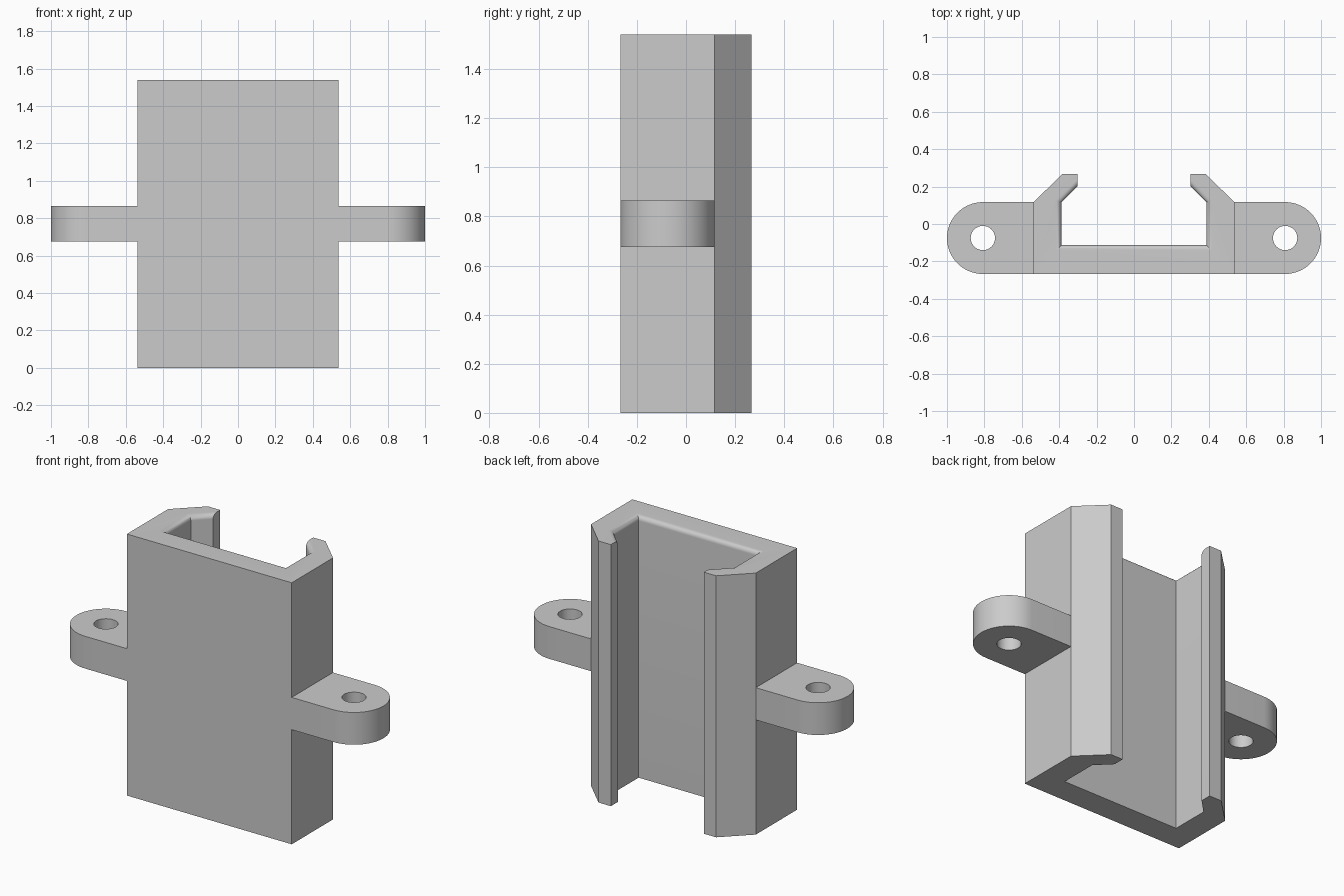
import bpy, bmesh
from math import sin, cos, pi, radians

cube = bpy.data.objects.get("Cube")
if cube:
    bpy.data.objects.remove(cube, do_unlink=True)

GREY = (0.6, 0.6, 0.6, 1)
grey = bpy.data.materials.new("light_grey")
grey.use_nodes = True
grey.diffuse_color = GREY
grey.node_tree.nodes["Principled BSDF"].inputs["Base Color"].default_value = GREY

HEIGHT, FRONT, BACK, SHOULDER = 1.54, -0.267, 0.267, 0.117
HALF_WIDTH, RIM = 0.537, 0.028


def finish(bm, name):
    bmesh.ops.recalc_face_normals(bm, faces=bm.faces)
    mesh = bpy.data.meshes.new(name)
    bm.to_mesh(mesh)
    bm.free()
    mesh.materials.append(grey)
    obj = bpy.data.objects.new(name, mesh)
    bpy.context.collection.objects.link(obj)
    bpy.ops.object.select_all(action="DESELECT")
    obj.select_set(True)
    bpy.context.view_layer.objects.active = obj
    bpy.ops.object.shade_smooth_by_angle(angle=radians(30))
    return obj


def channel_profile(d):
    """C-shaped section; d moves the inner walls into the material."""
    half = [(HALF_WIDTH, FRONT), (HALF_WIDTH, SHOULDER), (0.383, BACK),
            (0.303, BACK), (0.303, 0.2 + 1.41 * d),
            (0.388 + d, 0.115 + 0.41 * d), (0.388 + d, -0.113 - d)]
    return half + [(-x, y) for x, y in reversed(half)]


# Channel: straight section with a rounded inner rim at the top
bm = bmesh.new()
levels = [(0, 0)]
for i in range(9):
    t = i / 8 * pi / 2
    levels.append((RIM * (1 - cos(t)), HEIGHT - RIM + RIM * sin(t)))
rings = [[bm.verts.new((x, y, z)) for x, y in channel_profile(d)] for d, z in levels]
for low, high in zip(rings, rings[1:]):
    for i in range(len(low)):
        j = (i + 1) % len(low)
        bm.faces.new((low[i], low[j], high[j], high[i]))
bm.faces.new(rings[0][::-1])
bm.faces.new(rings[-1])
finish(bm, "channel_body")


# Mounting lugs: round-ended tabs with a bolt hole
def mounting_lug(side, name):
    bm = bmesh.new()
    radius = (SHOULDER - FRONT) / 2
    cx, cy = 1 - radius, (SHOULDER + FRONT) / 2
    outline = [(HALF_WIDTH, FRONT)]
    outline += [(cx + radius * sin(a), cy - radius * cos(a))
                for a in (pi * i / 32 for i in range(33))]
    outline.append((HALF_WIDTH, SHOULDER))
    hole = [(cx + 0.065 * cos(a), cy + 0.065 * sin(a))
            for a in (2 * pi * i / 40 for i in range(40))]
    edges = []
    for loop in (outline, hole):
        verts = [bm.verts.new((side * x, y, 0.675)) for x, y in loop]
        edges += [bm.edges.new((v, verts[(i + 1) % len(verts)]))
                  for i, v in enumerate(verts)]
    bmesh.ops.triangle_fill(bm, edges=edges, use_beauty=True)
    region = bmesh.ops.extrude_face_region(bm, geom=bm.faces[:], use_keep_orig=True)
    top = [g for g in region["geom"] if isinstance(g, bmesh.types.BMVert)]
    bmesh.ops.translate(bm, verts=top, vec=(0, 0, 0.19))
    finish(bm, name)


mounting_lug(1, "left_mounting_lug")
mounting_lug(-1, "right_mounting_lug")
